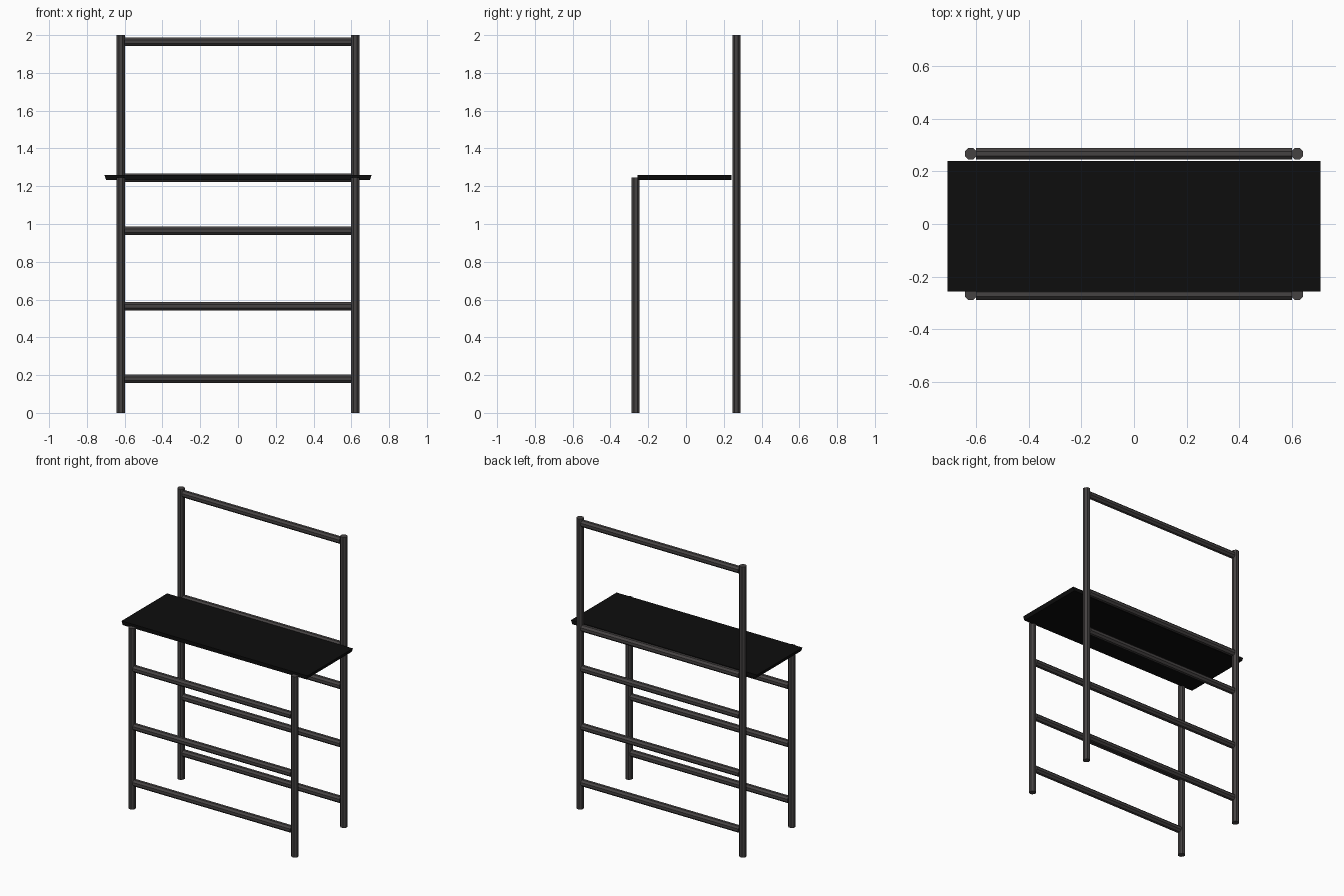
import bpy, bmesh
from math import pi, cos
from mathutils import Matrix

if "Cube" in bpy.data.objects:
    bpy.data.objects.remove(bpy.data.objects["Cube"])

POST_X, POST_Y, HALF = 0.62, 0.267, 0.022
RADIUS = HALF / cos(pi / 8)          # octagon with axis-aligned flats


def material(name, rgb):
    m = bpy.data.materials.new(name)
    m.diffuse_color = (*rgb, 1)
    m.use_nodes = True
    m.node_tree.nodes["Principled BSDF"].inputs["Base Color"].default_value = m.diffuse_color
    return m


metal = material("dark_metal", (0.06, 0.055, 0.055))
black = material("black_top", (0.004, 0.004, 0.004))


def finish(bm, name, mat):
    me = bpy.data.meshes.new(name)
    bm.to_mesh(me)
    bm.free()
    ob = bpy.data.objects.new(name, me)
    me.materials.append(mat)
    bpy.context.collection.objects.link(ob)
    return ob


def tube(name, length, loc, along_x=False):
    bm = bmesh.new()
    mat = Matrix.Translation(loc)
    if along_x:
        mat = mat @ Matrix.Rotation(pi / 2, 4, 'Y')
    bmesh.ops.create_cone(bm, cap_ends=True, segments=8, radius1=RADIUS, radius2=RADIUS,
                          depth=length, matrix=mat @ Matrix.Rotation(pi / 8, 4, 'Z'))
    return finish(bm, name, metal)


# Front and back frames: two posts joined by rungs
frames = (("front", -POST_Y, 1.245, (0.18, 0.565, 0.965)),
          ("back", POST_Y, 2.0, (0.18, 0.565, 0.965, 1.245, 1.965)))
for side, y, height, rungs in frames:
    for label, sx in (("left", -1), ("right", 1)):
        tube(f"{side}_{label}_post", height, (sx * POST_X, y, height / 2))
    for i, z in enumerate(rungs):
        tube(f"{side}_rung_{i + 1}", 2 * (POST_X - HALF) + 0.004, (0, y, z), True)

# Table top with ends undercut slightly
bm = bmesh.new()
bmesh.ops.create_cube(bm, size=1, matrix=Matrix.Translation((0, -0.008, 1.247))
                      @ Matrix.Diagonal((1.416, 0.496, 0.026, 1)))
for v in bm.verts:
    if v.co.z < 1.247:
        v.co.x *= 0.986
finish(bm, "table_top", black)
